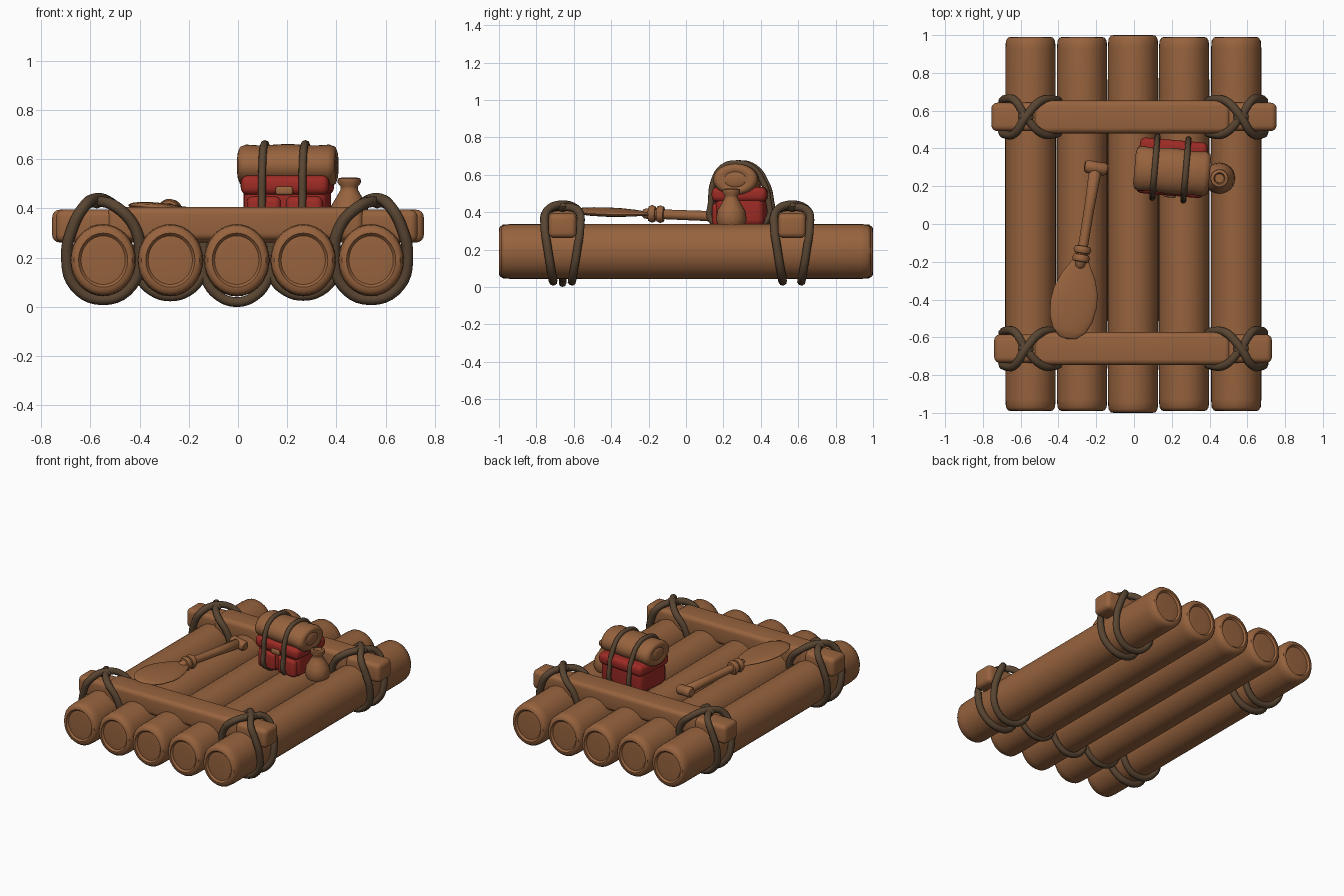
import bpy, bmesh, math
from mathutils import Matrix, Vector

if "Cube" in bpy.data.objects:
    bpy.data.objects.remove(bpy.data.objects["Cube"])


def material(name, rgb):
    m = bpy.data.materials.new(name)
    m.diffuse_color = (*rgb, 1)
    m.use_nodes = True
    m.node_tree.nodes["Principled BSDF"].inputs["Base Color"].default_value = m.diffuse_color
    return m


WOOD = material("wood brown", (0.31, 0.125, 0.048))
ROPE = material("rope dark brown", (0.10, 0.060, 0.032))
RED = material("pack red", (0.34, 0.024, 0.018))


def finish(name, bm, mat):
    bmesh.ops.recalc_face_normals(bm, faces=bm.faces)
    me = bpy.data.meshes.new(name)
    bm.to_mesh(me)
    bm.free()
    me.materials.append(mat)
    ob = bpy.data.objects.new(name, me)
    bpy.context.collection.objects.link(ob)
    bpy.ops.object.select_all(action='DESELECT')
    ob.select_set(True)
    bpy.context.view_layer.objects.active = ob
    bpy.ops.object.shade_smooth_by_angle(angle=math.radians(50))
    return ob


def lathe(name, prof, mat, M, n=32):
    """Revolve (radius, height) points about local z, then place with M."""
    bm = bmesh.new()
    rings = [[bm.verts.new(M @ Vector((r * math.cos(a), r * math.sin(a), t)))
              for a in (2 * math.pi * i / n for i in range(n))] for r, t in prof]
    for a, b in zip(rings, rings[1:]):
        for i in range(n):
            j = (i + 1) % n
            bm.faces.new((a[i], a[j], b[j], b[i]))
    bmesh.ops.remove_doubles(bm, verts=bm.verts, dist=1e-5)
    return finish(name, bm, mat)


def box(name, lo, hi, mat, bevel=0.03):
    """Rounded box between two corners."""
    bm = bmesh.new()
    bmesh.ops.create_cube(bm, size=1)
    lo, hi = Vector(lo), Vector(hi)
    for v in bm.verts:
        v.co = Vector([(lo[k] + hi[k]) / 2 + v.co[k] * (hi[k] - lo[k]) for k in range(3)])
    bmesh.ops.bevel(bm, geom=bm.edges[:], offset=bevel, segments=4, profile=0.5, affect='EDGES')
    return finish(name, bm, mat)


def tube(name, pts, radius, mat, closed=True):
    """Round cord through points, smoothed, turned into a mesh."""
    cu = bpy.data.curves.new(name, 'CURVE')
    cu.dimensions = '3D'
    cu.bevel_depth, cu.bevel_resolution, cu.resolution_u = radius, 2, 5
    cu.use_fill_caps = True
    sp = cu.splines.new('BEZIER')
    sp.bezier_points.add(len(pts) - 1)
    for bp, p in zip(sp.bezier_points, pts):
        bp.co = p
        bp.handle_left_type = bp.handle_right_type = 'AUTO'
    sp.use_cyclic_u = closed
    cu.materials.append(mat)
    ob = bpy.data.objects.new(name, cu)
    bpy.context.collection.objects.link(ob)
    bpy.ops.object.select_all(action='DESELECT')
    ob.select_set(True)
    bpy.context.view_layer.objects.active = ob
    bpy.ops.object.convert(target='MESH')
    ob = bpy.context.object
    bpy.ops.object.shade_smooth_by_angle(angle=math.radians(60))
    return ob


T, R = Matrix.Translation, Matrix.Rotation

# five logs with rounded rims and dished ends
LOGS = [-0.548, -0.275, -0.005, 0.265, 0.541]
for i, x in enumerate(LOGS):
    h = 1.0 if i == 2 else 0.99
    half = [(0, -h + 0.012), (0.05, -h + 0.008), (0.09, -h + 0.012), (0.1, -h),
            (0.118, -h + 0.002), (0.13, -h + 0.02), (0.133, -h + 0.06), (0.134, -0.5)]
    prof = half + [(r, -t) for r, t in reversed(half)]
    M = T((x, 0, 0.19)) @ R(math.pi / 2, 4, 'X') @ Matrix.Diagonal((1, 1.1, 1, 1))
    lathe(f"log_{i + 1}", prof, WOOD, M)

# two cross beams with thinner block ends
BEAMS = [("front", -0.66, -0.74, 0.73), ("back", 0.567, -0.755, 0.755)]
for nm, y, x0, x1 in BEAMS:
    box(f"{nm}_beam", (-0.53, y - 0.087, 0.27), (0.51, y + 0.087, 0.407), WOOD)
    box(f"{nm}_beam_ends", (x0, y - 0.075, 0.262), (x1, y + 0.075, 0.395), WOOD)

# corner lashings: two loops under the outer log, crossing over the beam
for nm, y, _, _ in BEAMS:
    for side, cx in ((-1, LOGS[0]), (1, LOGS[4])):
        under = [(0.13, 0.09, 0.32), (0.148, 0.075, 0.21), (0.115, 0.06, 0.085),
                 (0.0, 0.05, 0.03), (-0.115, 0.06, 0.085), (-0.148, 0.08, 0.21),
                 (-0.125, 0.095, 0.32)]
        pts = []
        for s in (1, -1):
            pts += [(cx - side * dx, y + s * dy, z) for dx, dy, z in under]
            pts += [(cx + side * 0.08, y + s * 0.085, 0.405),
                    (cx + side * 0.025, y, 0.427 if s > 0 else 0.44),
                    (cx - side * 0.055, y - s * 0.085, 0.405)]
        tag = "left" if side < 0 else "right"
        tube(f"{nm}_{tag}_lashing", pts, 0.023, ROPE)
        lathe(f"{nm}_{tag}_knot", [(0, -0.03), (0.03, -0.02), (0.042, 0), (0.03, 0.018), (0, 0.025)],
              ROPE, T((cx + side * 0.025, y, 0.43)), 16)

# front rope rings under the middle logs
for i, rz in ((1, 0.147), (2, 0.17), (3, 0.145)):
    pts = [(LOGS[i] + 0.142 * math.cos(a), BEAMS[0][1], 0.19 + rz * math.sin(a))
           for a in (k * math.pi / 6 for k in range(12))]
    tube(f"middle_lashing_{i}", pts, 0.02, ROPE)

# paddle, laid along its own axis from blade tip to grip
tip, end = Vector((-0.35, -0.61, 0.408)), Vector((-0.2, 0.31, 0.372))
P = T(tip) @ (end - tip).to_track_quat('Z', 'Y').to_matrix().to_4x4()
# make local x sideways and local y vertical, with a slight roll
axis = (end - tip).normalized()
sidev = axis.cross(Vector((0, 0, 1))).normalized()
P = T(tip) @ Matrix((sidev, axis.cross(sidev), axis)).transposed().to_4x4() @ R(math.radians(5), 4, 'Z')
blade = [(0, 0), (0.05, 0.01), (0.09, 0.05), (0.115, 0.11), (0.125, 0.19), (0.118, 0.26),
         (0.09, 0.34), (0.055, 0.40), (0.035, 0.44), (0, 0.45)]
lathe("paddle_blade", blade, WOOD, P @ Matrix.Diagonal((1, 0.18, 1, 1)))
lathe("paddle_shaft", [(0, 0.37), (0.025, 0.39), (0.032, 0.43), (0.026, 0.5), (0.027, 0.7),
                       (0.033, 0.9), (0, 0.93)], WOOD, P, 20)
for k, t in enumerate((0.435, 0.48)):
    lathe(f"paddle_ring_{k + 1}", [(0.02, t - 0.022), (0.04, t - 0.018), (0.048, t), (0.04, t + 0.018),
                                   (0.02, t + 0.022)], WOOD, P, 20)
lathe("paddle_grip", [(0, -0.062), (0.025, -0.06), (0.035, -0.045), (0.033, 0), (0.035, 0.045),
                      (0.025, 0.06), (0, 0.062)], WOOD, P @ T((0, 0, 0.92)) @ R(math.pi / 2, 4, 'Y'), 20)

# backpack: red body, lid and pockets
pack = [
    box("pack_body", (0.03, 0.17, 0.325), (0.37, 0.43, 0.53), RED, 0.035),
    box("pack_lid", (0.02, 0.15, 0.455), (0.38, 0.445, 0.535), RED, 0.03),
    box("pack_left_pocket", (0.045, 0.15, 0.325), (0.185, 0.25, 0.45), RED, 0.025),
    box("pack_right_pocket", (0.205, 0.15, 0.325), (0.355, 0.25, 0.45), RED, 0.025),
    box("pack_buckle", (0.165, 0.14, 0.455), (0.235, 0.17, 0.49), WOOD, 0.01),
]

# bedroll with stepped spiral ends
roll = [(0, -0.195), (0.035, -0.2), (0.045, -0.192), (0.065, -0.2), (0.083, -0.193), (0.092, -0.17),
        (0.088, -0.11), (0.094, -0.02)]
roll += [(r, -t) for r, t in reversed(roll)]
pack.append(lathe("bedroll", roll, WOOD, T((0.203, 0.28, 0.575)) @ R(math.pi / 2, 4, 'Y')
                  @ Matrix.Diagonal((0.92, 1.3, 1, 1))))

# straps around pack and bedroll
strap = [(0.145, 0.35), (0.14, 0.46), (0.152, 0.56), (0.2, 0.64), (0.28, 0.662),
         (0.36, 0.64), (0.42, 0.56), (0.445, 0.48), (0.435, 0.35)]
for k, x in enumerate((0.11, 0.275)):
    pack.append(tube(f"pack_strap_{k + 1}", [(x, y, z) for y, z in strap], 0.016, ROPE))

# turn the whole pack slightly
turn = T((0.2, 0.29, 0)) @ R(math.radians(-5), 4, 'Z') @ T((-0.2, -0.29, 0))
for ob in pack:
    ob.data.transform(turn)

# water jug beside the pack
lathe("jug", [(0, 0.325), (0.07, 0.33), (0.083, 0.36), (0.074, 0.41), (0.05, 0.45), (0.036, 0.475),
              (0.036, 0.49), (0.048, 0.505), (0.046, 0.522), (0.03, 0.526), (0.024, 0.505), (0, 0.505)],
      WOOD, T((0.452, 0.242, 0)), 24)
